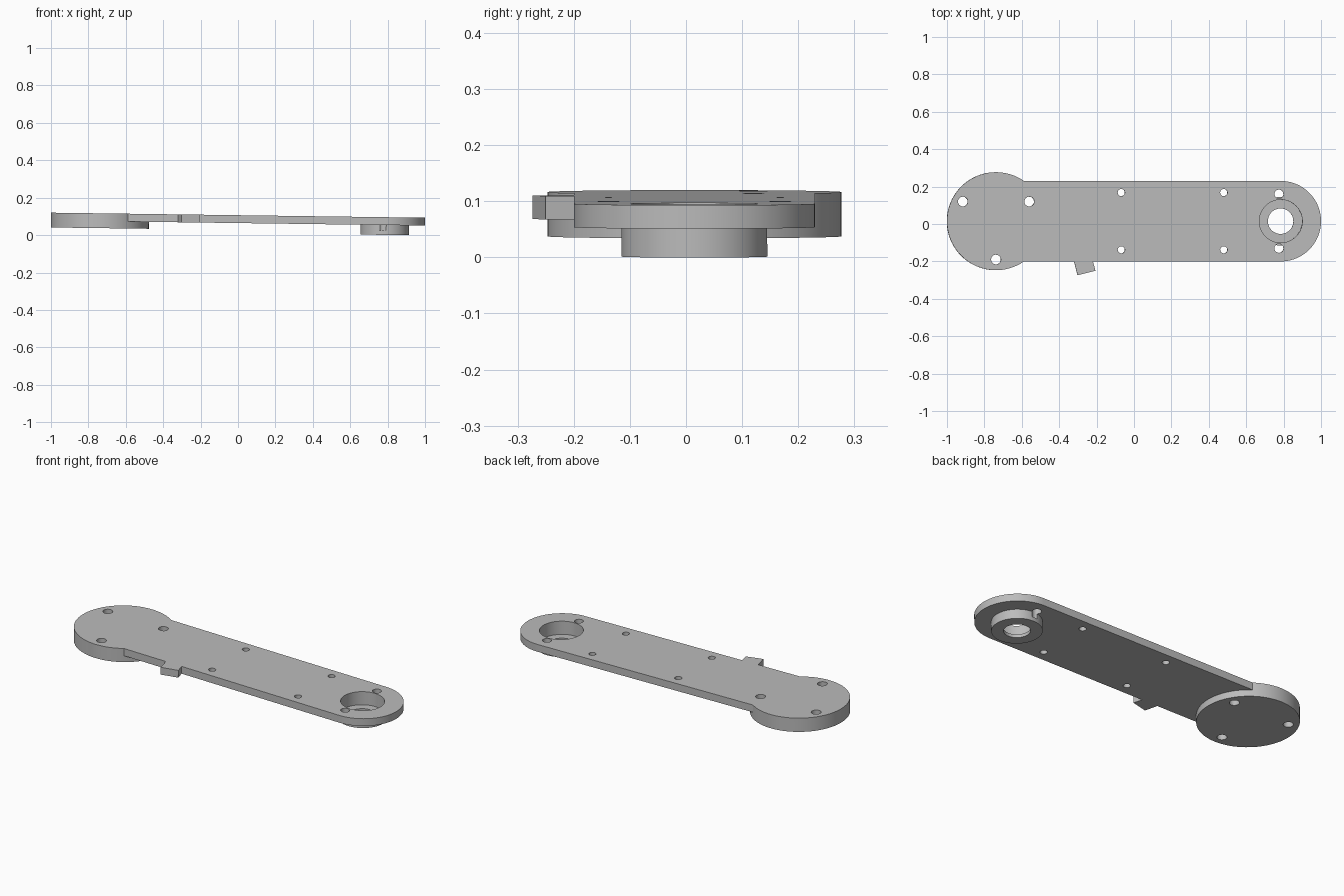
import bpy
import bmesh
import math
from mathutils import Matrix

if "Cube" in bpy.data.objects:
    bpy.data.objects.remove(bpy.data.objects["Cube"], do_unlink=True)

grey = bpy.data.materials.new("plain grey")
grey.use_nodes = True
colour = (0.5, 0.5, 0.5, 1)
grey.diffuse_color = colour
grey.node_tree.nodes["Principled BSDF"].inputs["Base Color"].default_value = colour

AXIS = 0.015        # y of the centre line
DISC_X = -0.738     # centre of the wide end
HUB_X = 0.785       # centre of the bearing end
ARM_R = 0.215
THICK = 0.042       # arm plate thickness


def prism(name, outline, bottom, top=0.0):
    """Extrude a closed outline; the upper face of the link is at local z = 0."""
    bm = bmesh.new()
    base = bm.faces.new([bm.verts.new((x, y, bottom)) for x, y in outline])
    ext = bmesh.ops.extrude_face_region(bm, geom=[base])
    moved = [v for v in ext["geom"] if isinstance(v, bmesh.types.BMVert)]
    bmesh.ops.translate(bm, vec=(0, 0, top - bottom), verts=moved)
    bmesh.ops.recalc_face_normals(bm, faces=bm.faces)
    mesh = bpy.data.meshes.new(name)
    bm.to_mesh(mesh)
    bm.free()
    mesh.materials.append(grey)
    obj = bpy.data.objects.new(name, mesh)
    bpy.context.collection.objects.link(obj)
    return obj


def arc(x, y, r, start=0.0, sweep=2 * math.pi, n=96):
    count = n if sweep >= 2 * math.pi else n + 1
    return [(x + r * math.cos(start + sweep * i / n),
             y + r * math.sin(start + sweep * i / n)) for i in range(count)]


def combine(target, tool, operation):
    """Bake one boolean step and discard the tool."""
    tool.hide_render = True
    mod = target.modifiers.new(tool.name, "BOOLEAN")
    mod.object, mod.operation, mod.solver = tool, operation, "EXACT"
    bpy.context.view_layer.update()
    graph = bpy.context.evaluated_depsgraph_get()
    mesh = bpy.data.meshes.new_from_object(target.evaluated_get(graph))
    target.modifiers.clear()
    target.data = mesh
    bpy.data.objects.remove(tool, do_unlink=True)


# Arm plate with one rounded end
outline = arc(HUB_X, AXIS, ARM_R, -math.pi / 2, math.pi, 64)
outline += [(DISC_X, AXIS + ARM_R), (DISC_X, AXIS - ARM_R)]
link = prism("arm_link", outline, -THICK)

# Thick end disc, bearing hub and slanted side tab
tab = [(-0.323, -0.19), (-0.302, -0.274), (-0.206, -0.25), (-0.222, -0.19)]
for part in (prism("end_disc", arc(DISC_X, AXIS, 0.262), -0.079),
             prism("bearing_hub", arc(HUB_X, AXIS, 0.13), -0.0945, -0.01),
             prism("side_tab", tab, -THICK)):
    combine(link, part, "UNION")

# Bearing pocket and shaft hole
combine(link, prism("bearing_pocket", arc(HUB_X, AXIS, 0.115), -0.076, 0.1), "DIFFERENCE")
combine(link, prism("shaft_hole", arc(HUB_X, AXIS, 0.068, n=64), -0.2, 0.1), "DIFFERENCE")

# Screw holes: x, y, radius, floor
drills = [(-0.915, 0.12, 0.026, -0.2), (-0.56, 0.12, 0.026, -0.2),
          (DISC_X, -0.19, 0.026, -0.2)]
for side in (-1, 1):
    drills += [(x, AXIS + side * 0.153, 0.019, -0.2) for x in (-0.068, 0.48)]
    drills.append((0.775, AXIS + side * 0.145, 0.024, -0.072))
for x, y, r, floor in drills:
    combine(link, prism("drill", arc(x, y, r, n=32), floor, 0.1), "DIFFERENCE")

# Slight lengthwise tilt of the whole link
link.data.transform(Matrix.Translation((0, 0, 0.1065)) @ Matrix.Rotation(0.0135, 4, "Y"))

bpy.ops.object.select_all(action="DESELECT")
link.select_set(True)
bpy.context.view_layer.objects.active = link
bpy.ops.object.shade_smooth_by_angle(angle=math.radians(30))
